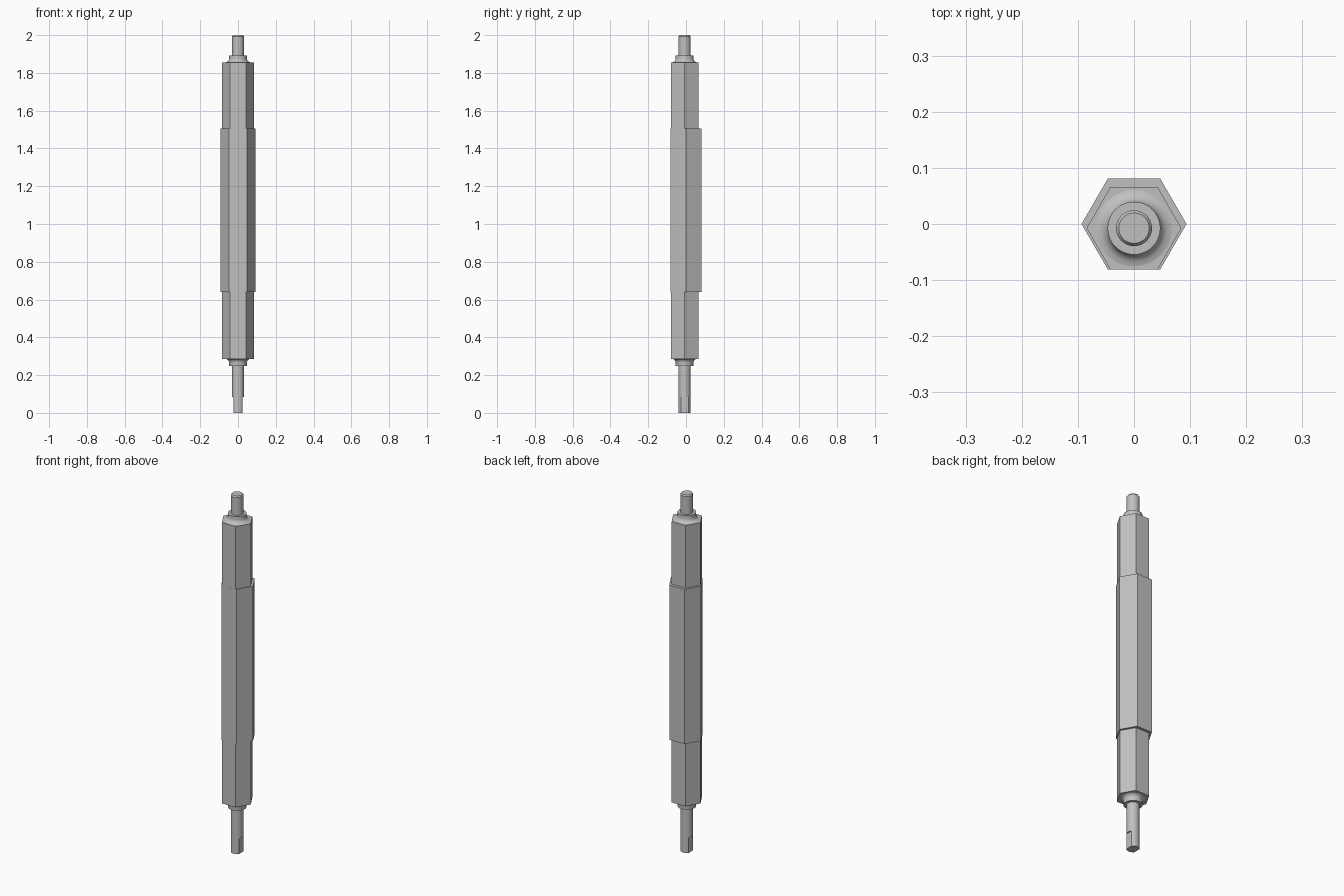
import bpy, bmesh
from math import cos, sin, pi, radians

if "Cube" in bpy.data.objects:
    bpy.data.objects.remove(bpy.data.objects["Cube"], do_unlink=True)

# Single bare metal colour
metal = bpy.data.materials.new("grey_metal")
metal.use_nodes = True
metal.diffuse_color = (0.53, 0.53, 0.53, 1)
metal.node_tree.nodes["Principled BSDF"].inputs["Base Color"].default_value = (0.53, 0.53, 0.53, 1)

AXIS_Y = -0.0075   # the shaft axis sits forward of the thick middle
FLAT_X = 0.025     # half width across the drive flats


def stack(name, rings, sides, y=AXIS_Y, smooth=True):
    """Join rings of (radius, height, width limit) into a closed solid."""
    bm = bmesh.new()
    loops = []
    for radius, z, limit in rings:
        loop = []
        for i in range(sides):
            a = 2 * pi * i / sides
            x = max(-limit, min(limit, radius * cos(a)))
            loop.append(bm.verts.new((x, y + radius * sin(a), z)))
        loops.append(loop)
    for low, high in zip(loops, loops[1:]):
        for i in range(sides):
            j = (i + 1) % sides
            bm.faces.new((low[i], low[j], high[j], high[i]))
    bm.faces.new(loops[0][::-1])
    bm.faces.new(loops[-1])
    bmesh.ops.remove_doubles(bm, verts=bm.verts, dist=1e-5)
    bmesh.ops.recalc_face_normals(bm, faces=bm.faces)
    mesh = bpy.data.meshes.new(name)
    bm.to_mesh(mesh)
    bm.free()
    mesh.materials.append(metal)
    obj = bpy.data.objects.new(name, mesh)
    bpy.context.collection.objects.link(obj)
    if smooth:
        bpy.ops.object.select_all(action="DESELECT")
        obj.select_set(True)
        bpy.context.view_layer.objects.active = obj
        bpy.ops.object.shade_smooth_by_angle(angle=radians(35))
    return obj


def plain(*rings):
    return [(r, z, 1) for r, z in rings]


# Hexagonal body: thick middle, with thinner ends flush at the front
stack("hex_middle", plain((0.0935, 0.64), (0.0935, 1.505)), 6, y=0, smooth=False)
stack("hex_lower", plain((0.0845, 0.285), (0.0845, 0.64)), 6, smooth=False)
stack("hex_upper", plain((0.0845, 1.505), (0.0845, 1.855)), 6, smooth=False)

# Filleted collars, mirrored about the body ends
fillet = [(0.068, 0), (0.06, 0.002), (0.054, 0.006), (0.049, 0.012), (0.047, 0.02), (0.047, 0.038)]
stack("collar_upper", plain(*[(r, 1.855 + h) for r, h in fillet]), 48)
stack("collar_lower", plain(*[(r, 0.287 - h) for r, h in fillet]), 48)

# Upper pin with a chamfered tip
stack("pin_upper", plain((0.032, 1.89), (0.032, 1.993), (0.027, 2.0)), 48)

# Lower pin with two drive flats at its tip
stack("pin_lower", [(0.032, 0, FLAT_X), (0.032, 0.085, FLAT_X),
                    (0.032, 0.085, 1), (0.032, 0.255, 1)], 48)
